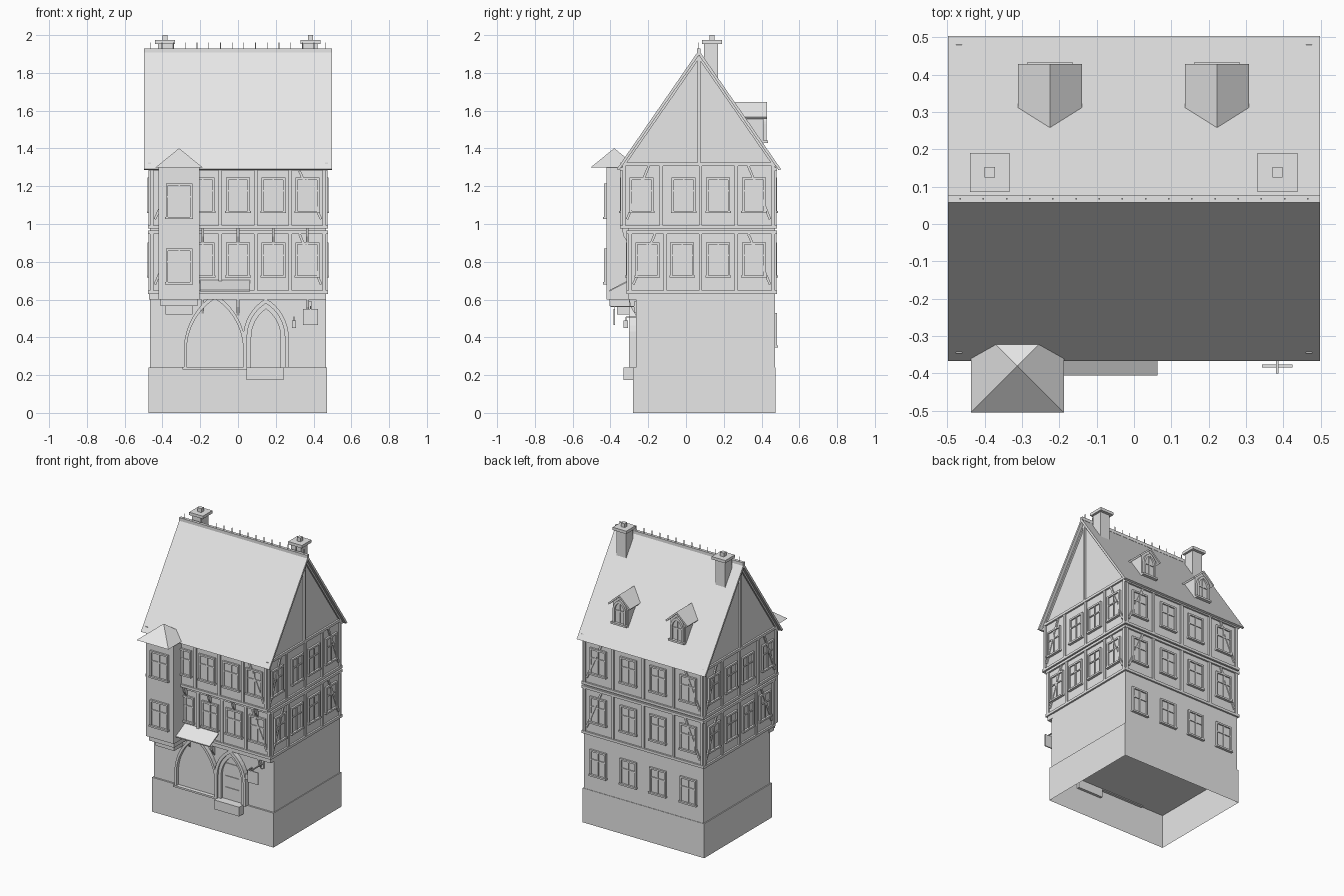
import bpy, bmesh
from math import radians, asin, sin, cos
from mathutils import Matrix, Vector

cube = bpy.data.objects.get("Cube")
if cube:
    bpy.data.objects.remove(cube, do_unlink=True)

grey = bpy.data.materials.new("plain_grey")
grey.use_nodes = True
grey.diffuse_color = (0.8, 0.8, 0.8, 1)
grey.node_tree.nodes["Principled BSDF"].inputs["Base Color"].default_value = grey.diffuse_color
ID = Matrix()
parts = {}


def mesh(name):
    return parts.setdefault(name, bmesh.new())


def prism(name, a, b, m=ID, caps=True):
    """Solid between two matching outlines."""
    bm = mesh(name)
    va, vb = ([bm.verts.new(m @ Vector(p)) for p in ring] for ring in (a, b))
    n = len(va)
    for i in range(n):
        bm.faces.new((va[i], va[(i + 1) % n], vb[(i + 1) % n], vb[i]))
    if caps:
        bm.faces.new(va[::-1])
        bm.faces.new(vb)


def box(name, x0, x1, y0, y1, z0, z1, m=ID, caps=True):
    def level(z):
        return [(x0, y0, z), (x1, y0, z), (x1, y1, z), (x0, y1, z)]
    prism(name, level(z0), level(z1), m, caps)


def plate(name, u0, u1, z0, z1, d, m):
    """Box standing proud of a wall by d."""
    box(name, u0, u1, -d, 0.005, z0, z1, m)


def outline(name, pts, d, m):
    prism(name, [(u, -d, z) for u, z in pts], [(u, 0.005, z) for u, z in pts], m)


def bar(name, p, q, w, d, m):
    """Straight timber on a wall from p to q."""
    p, q = Vector(p), Vector(q)
    s = (q - p).orthogonal().normalized() * w / 2
    outline(name, [p - s, q - s, q + s, p + s], d, m)


def pointed(c, w, base, spring, peak, n=8):
    """Pointed arch outline in wall coordinates."""
    h = peak - spring
    r = (w * w + h * h) / (2 * w)
    t = asin(h / r)
    side = [(w, base)] + [(w - r + r * cos(t * i / n), spring + r * sin(t * i / n)) for i in range(n + 1)]
    return [(c + u, z) for u, z in side] + [(c - u, z) for u, z in reversed(side[:-1])]


def arch_frame(name, outer, inner, d, m):
    bm = mesh(name)
    rows = [[bm.verts.new(m @ Vector((u, y, z))) for u, z in pts]
            for pts, y in ((outer, 0), (outer, -d), (inner, -d), (inner, 0))]
    for i in range(len(outer) - 1):
        for a, b in zip(rows, rows[1:]):
            bm.faces.new((a[i], a[i + 1], b[i + 1], b[i]))
    for end in (0, -1):
        bm.faces.new([r[end] for r in rows])


def window(c, z0, z1, w, m):
    h, t = w / 2, 0.012
    plate("window_panes", c - h, c + h, z0, z1, 0.004, m)
    for s in (-1, 1):
        e = c + s * h
        plate("window_frames", e - t / 2, e + t / 2, z0, z1, 0.013, m)
    plate("window_frames", c - h, c + h, z1 - t, z1, 0.013, m)
    plate("window_frames", c - 0.004, c + 0.004, z0, z1, 0.010, m)
    bar_z = z0 + (z1 - z0) * 0.62
    plate("window_frames", c - h, c + h, bar_z - 0.004, bar_z + 0.004, 0.010, m)
    plate("window_sills", c - h - 0.01, c + h + 0.01, z0 - 0.004, z0 + 0.008, 0.018, m)


def wall(x, y, turn):
    return Matrix.Translation((x, y, 0)) @ Matrix.Rotation(radians(turn), 4, 'Z')


def timber_wall(u0, u1, z0, z1, wins, posts, wz, m):
    t = 0.018
    for z in (z0, z1 - t):
        plate("timber_rails", u0 - 0.01, u1 + 0.01, z, z + t, 0.012, m)
    for u in [u0 + t / 2, u1 - t / 2] + posts:
        plate("timber_posts", u - t / 2, u + t / 2, z0, z1, 0.010, m)
    for u, s in ((u0, 1), (u1, -1)):
        bar("timber_braces", (u + s * 0.025, z0 + 0.05), (u + s * 0.14, z1 - t), 0.013, 0.009, m)
    for u in wins:
        window(u, wz, wz + 0.183, 0.115, m)


# Masonry base, hollow underneath
HX, BACK = 0.465, 0.470
box("plinth", -0.474, 0.472, -0.28, 0.475, 0, 0.24, caps=False)
box("ground_floor", -HX, HX, -0.266, BACK, 0.24, 0.64)
box("plinth_ledge", -0.472, 0.470, -0.278, 0.473, 0.236, 0.24)
box("jetty_beam", -0.47, 0.467, -0.305, -0.25, 0.60, 0.64)

# Timber storeys, each jettied forward
back_wins, back_posts = [-0.35, -0.115, 0.115, 0.35], [-0.235, 0, 0.235]
front_wins, front_posts = [-0.187, 0, 0.187, 0.367], [-0.28, -0.093, 0.093, 0.277]
for y0, z0, z1, wz, wins, posts in (
        (-0.304, 0.63, 0.965, 0.72, [-0.205, -0.02, 0.17, 0.36], [-0.11, 0.077, 0.267]),
        (-0.337, 0.975, 1.325, 1.062, [-0.235, -0.013, 0.17, 0.36], [-0.13, 0.077, 0.267])):
    box("timber_storeys", -HX, HX, y0, BACK, z0, min(z1 + 0.01, 1.30))
    top = min(z1, 1.30)
    timber_wall(-HX, HX, z0, top, front_wins, front_posts, wz, wall(0, y0, 0))
    timber_wall(-HX, HX, z0, top, back_wins, back_posts, wz, wall(0, BACK, 180))
    timber_wall(y0, BACK, z0, z1, wins, posts, wz, wall(HX, 0, 90))
    timber_wall(-BACK, -y0, z0, z1, [-u for u in wins], [-u for u in posts], wz, wall(-HX, 0, -90))
for u in back_wins:
    window(u, 0.35, 0.53, 0.115, wall(0, BACK, 180))

# Curved-looking brackets under the jetties
for x, y, z in [(x, -0.30, 0.975) for x in (-0.187, 0, 0.187, 0.367)] + \
        [(x, -0.262, 0.60) for x in (-0.187, 0, 0.37)]:
    prof = [(y, z), (y - 0.04, z), (y - 0.03, z - 0.04), (y, z - 0.09)]
    prism("jetty_brackets", *[[(x + s * 0.007, a, b) for a, b in prof] for s in (-1, 1)])

# Main roof and gable walls
RY, RZ, EZ, RH = 0.068, 1.92, 1.29, 0.435
roof = [(RY - RH, EZ), (RY, RZ), (RY + RH, EZ), (RY + RH - 0.014, EZ - 0.004),
        (RY, RZ - 0.026), (RY - RH + 0.014, EZ - 0.004)]
prism("main_roof", *[[(x, y, z) for y, z in roof] for x in (-0.498, 0.498)])
tri = [(RY - 0.41, 1.30), (RY + 0.41, 1.30), (RY, 1.895)]
prism("gable_walls", *[[(x, y, z) for y, z in tri] for x in (-HX, HX)])
for s in (-1, 1):
    m = wall(s * HX, 0, s * 90)
    c = s * RY
    plate("gable_timbers", c - 0.008, c + 0.008, 1.32, 1.88, 0.012, m)
    for k in (-1, 1):
        bar("gable_timbers", (c + k * 0.395, 1.32), (c, 1.89), 0.018, 0.012, m)

# Ridge cap with spikes
box("ridge_cap", -0.498, 0.498, RY - 0.010, RY + 0.010, 1.908, 1.93)
for i in range(16):
    x = -0.465 + i * 0.062
    box("ridge_spikes", x - 0.002, x + 0.002, RY - 0.002, RY + 0.002, 1.92, 1.962)

# Chimneys
for x in (-0.386, 0.384):
    box("chimneys", x - 0.038, x + 0.038, 0.094, 0.17, 1.65, 1.96)
    box("chimney_caps", x - 0.053, x + 0.053, 0.085, 0.19, 1.953, 1.973)
    box("chimney_pots", x - 0.014, x + 0.014, 0.124, 0.152, 1.97, 2.0)

# Dormers with arched windows, on the rear slope
for x in (-0.225, 0.222):
    m = wall(x, 0.41, 180)
    sides = [(-0.06, 1.42), (0.06, 1.42), (0.06, 1.585), (0, 1.63), (-0.06, 1.585)]
    prism("dormer_walls", *[[(x + u, y, z) for u, z in sides] for y in (0.25, 0.41)])
    lid = [(-0.086, 1.567), (0, 1.645), (0.086, 1.567), (0.079, 1.557), (0, 1.630), (-0.079, 1.557)]
    prism("dormer_roofs", *[[(x + u, y, z) for u, z in lid] for y in (0.22, 0.428)])
    outer, inner = pointed(0, 0.05, 1.44, 1.53, 1.605), pointed(0, 0.036, 1.44, 1.53, 1.585)
    outline("dormer_panes", inner, 0.004, m)
    arch_frame("dormer_frames", outer, inner, 0.016, m)
    plate("dormer_frames", -0.004, 0.004, 1.44, 1.585, 0.010, m)
    plate("dormer_frames", -0.036, 0.036, 1.522, 1.53, 0.010, m)
    plate("dormer_sills", -0.06, 0.06, 1.43, 1.443, 0.023, m)

# Bay tower with pyramid roof and stepped foot
BX, BF = -0.312, -0.422
box("bay_body", BX - 0.108, BX + 0.108, BF, -0.25, 0.60, 1.31)
box("bay_foot", BX - 0.098, BX + 0.098, -0.405, -0.25, 0.565, 0.60)
box("bay_foot", BX - 0.072, BX + 0.072, -0.365, -0.25, 0.52, 0.565)
base = [(BX + a * 0.124, -0.38 + b * 0.124, 1.30) for a, b in ((-1, -1), (1, -1), (1, 1), (-1, 1))]
tip = [(BX + (p[0] - BX) * 0.01, -0.38 + (p[1] + 0.38) * 0.01, 1.40) for p in base]
prism("bay_roof", base, tip)
for z in (0.685, 1.03):
    window(BX, z, z + 0.185, 0.128, wall(0, BF, 0))

# Arched door with step, and arched shop front
front = wall(0, -0.266, 0)
door = [pointed(0.148, w, 0.24, 0.40, p) for w, p in ((0.12, 0.605), (0.10, 0.58), (0.078, 0.55))]
arch_frame("door_outer_arch", door[0], door[1], 0.035, front)
arch_frame("door_inner_arch", door[1], door[2], 0.022, front)
outline("door_leaf", door[2], 0.006, front)
for z in (0.26, 0.34, 0.43):
    plate("door_panels", 0.095, 0.20, z, z + 0.065, 0.011, front)
box("door_step", 0.045, 0.24, -0.33, -0.262, 0.175, 0.24)
shop = [pointed(-0.122, w, 0.24, 0.33, p, 10) for w, p in ((0.165, 0.63), (0.15, 0.605))]
arch_frame("shop_arch", shop[0], shop[1], 0.03, front)
outline("shop_panel", shop[1], 0.006, front)
plate("shop_sill", -0.295, 0.045, 0.23, 0.242, 0.034, front)

# Awning
awning = [(-0.30, 0.705), (-0.405, 0.650), (-0.405, 0.643), (-0.30, 0.697)]
prism("awning", *[[(x, y, z) for y, z in awning] for x in (-0.20, 0.063)])

# Hanging sign and lamp
box("sign_arm", 0.380, 0.387, -0.40, -0.26, 0.560, 0.567)
box("sign_arm", 0.375, 0.392, -0.275, -0.26, 0.53, 0.59)
box("sign_board", 0.343, 0.424, -0.384, -0.376, 0.465, 0.55)
box("sign_hanger", 0.381, 0.386, -0.382, -0.378, 0.55, 0.565)
box("lamp_arm", 0.293, 0.299, -0.318, -0.26, 0.505, 0.511)
box("lamp", 0.285, 0.307, -0.33, -0.308, 0.45, 0.488)
box("lamp_hanger", 0.294, 0.298, -0.32, -0.316, 0.488, 0.508)

for name, bm in parts.items():
    bmesh.ops.recalc_face_normals(bm, faces=bm.faces[:])
    data = bpy.data.meshes.new(name)
    bm.to_mesh(data)
    bm.free()
    data.materials.append(grey)
    bpy.context.collection.objects.link(bpy.data.objects.new(name, data))
